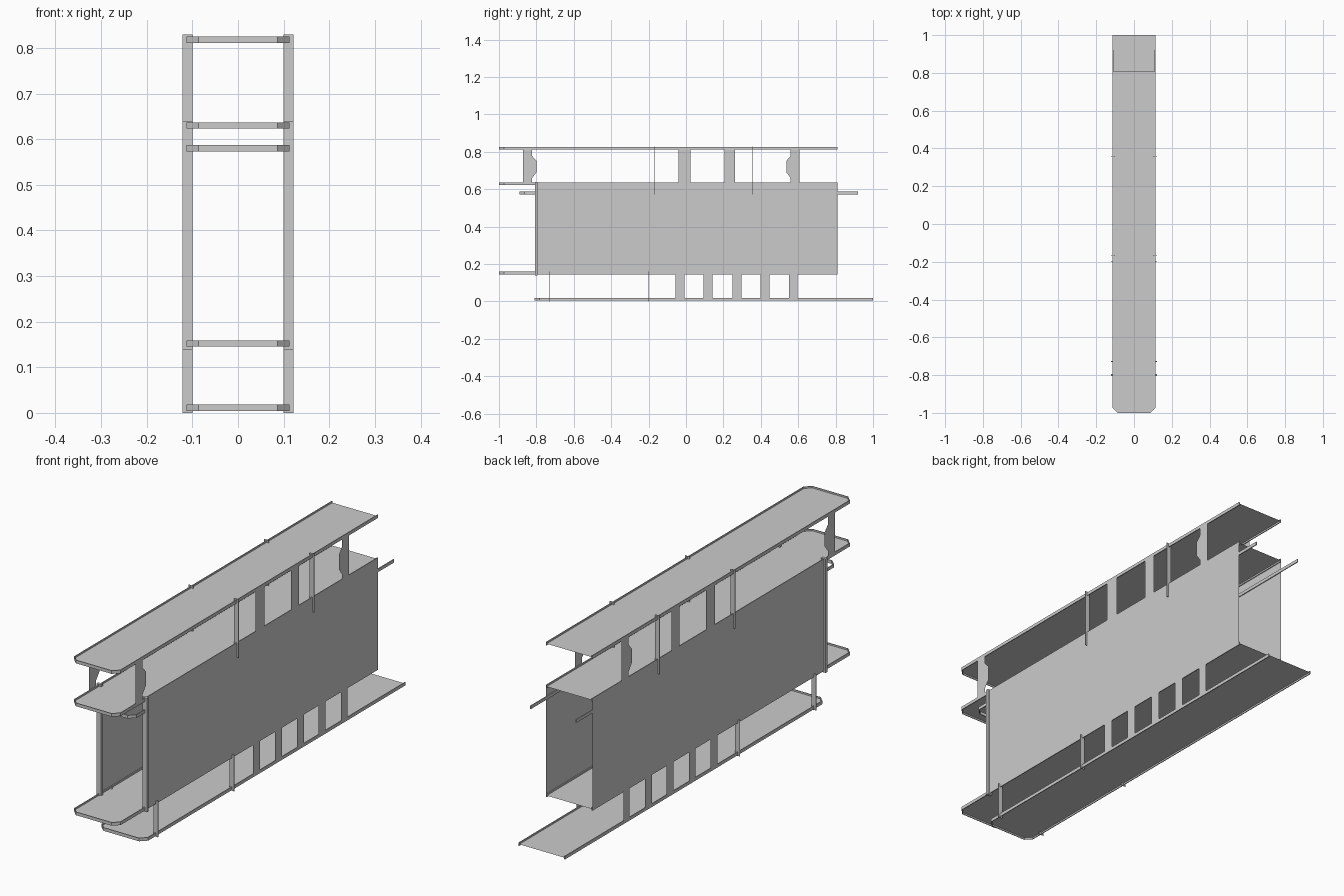
import bpy
import bmesh

if "Cube" in bpy.data.objects:
    bpy.data.objects.remove(bpy.data.objects["Cube"], do_unlink=True)

GREY = (0.6, 0.6, 0.6, 1)
grey = bpy.data.materials.new("plain grey")
grey.use_nodes = True
grey.diffuse_color = GREY
grey.node_tree.nodes["Principled BSDF"].inputs["Base Color"].default_value = GREY

HALF = 0.113      # half width of the decks
CUT = 0.026       # clipped front corners
RIM = 0.007       # half height of the edge strips


def finish(name, bm):
    mesh = bpy.data.meshes.new(name)
    bm.to_mesh(mesh)
    bm.free()
    mesh.materials.append(grey)
    obj = bpy.data.objects.new(name, mesh)
    bpy.context.collection.objects.link(obj)
    return obj


def outline(front, back):
    """Open path from back left round the clipped nose to back right."""
    half = [(HALF, back), (HALF, front + CUT), (HALF - CUT, front)]
    return half + [(-x, y) for x, y in reversed(half)]


def sheet(name, points):
    bm = bmesh.new()
    bm.faces.new([bm.verts.new(p) for p in points])
    return finish(name, bm)


def edge_strip(name, front, back, z):
    """Vertical ribbon following the outline of a deck."""
    bm = bmesh.new()
    path = outline(front, back)
    low = [bm.verts.new((x, y, z - RIM)) for x, y in path]
    high = [bm.verts.new((x, y, z + RIM)) for x, y in path]
    for i in range(len(path) - 1):
        bm.faces.new((low[i + 1], low[i], high[i], high[i + 1]))
    obj = finish(name, bm)
    solid = obj.modifiers.new("thickness", "SOLIDIFY")
    solid.thickness = 0.004
    solid.offset = -1


def bar(name, x, y, z0, z1, depth):
    bm = bmesh.new()
    bmesh.ops.create_cube(bm, size=1)
    bmesh.ops.scale(bm, vec=(0.022, depth, z1 - z0), verts=bm.verts)
    bmesh.ops.translate(bm, vec=(x, y, (z0 + z1) / 2), verts=bm.verts)
    finish(name, bm)


# Decks with their edge strips
decks = {
    "base_deck": (-0.81, 1.0, 0.011),
    "lower_deck": (-1.0, 0.81, 0.152),
    "upper_deck": (-1.0, 0.81, 0.630),
    "top_deck": (-1.0, 0.81, 0.818),
}
for name, (front, back, z) in decks.items():
    sheet(name, [(x, y, z) for x, y in outline(front, back)])
    edge_strip(name + "_edge", front, back, z)

# Free guard rail around the walls
edge_strip("guard_rail", -0.89, 0.92, 0.58)

# Upright strips: (y centre, bottom, top, depth)
uprights = {
    "front_post": (-0.80, 0.139, 0.639, 0.012),
    "top_rod_front": (-0.168, 0.573, 0.829, 0.003),
    "top_rod_back": (0.355, 0.573, 0.829, 0.003),
    "base_rod_front": (-0.728, 0, 0.159, 0.003),
    "base_rod_back": (-0.20, 0, 0.159, 0.003),
}

# Flat struts, as y ranges
lower_struts = [(-0.056, -0.008), (0.094, 0.142), (0.248, 0.296),
                (0.398, 0.446), (0.552, 0.596)]
upper_struts = [(-0.04, 0.024), (0.206, 0.262)]

# Bulged end struts: (straight edge, inner edge, bulge edge)
end_struts = [(-0.872, -0.823, -0.80), (0.607, 0.559, 0.537)]

for side, s in (("left", 1), ("right", -1)):
    x = s * HALF

    def panel(name, profile):
        sheet(side + "_" + name, [(x, y, z) for y, z in profile[::s]])

    def strut(name, y0, y1, z0, z1):
        panel(name, [(y0, z0), (y1, z0), (y1, z1), (y0, z1)])

    strut("wall", -0.80, 0.81, 0.145, 0.632)
    for i, (y0, y1) in enumerate(lower_struts):
        strut(f"lower_strut_{i + 1}", y0, y1, 0.011, 0.145)
    for i, (y0, y1) in enumerate(upper_struts):
        strut(f"upper_strut_{i + 1}", y0, y1, 0.632, 0.818)
    for i, (flat, inner, bulge) in enumerate(end_struts):
        shape = [(flat, 0.632), (inner, 0.632), (inner, 0.66), (bulge, 0.69),
                 (bulge, 0.752), (inner, 0.778), (inner, 0.818), (flat, 0.818)]
        panel(f"end_strut_{i + 1}", shape if i == 0 else shape[::-1])
    for name, (y, z0, z1, depth) in uprights.items():
        bar(side + "_" + name, s * 0.111, y, z0, z1, depth)
